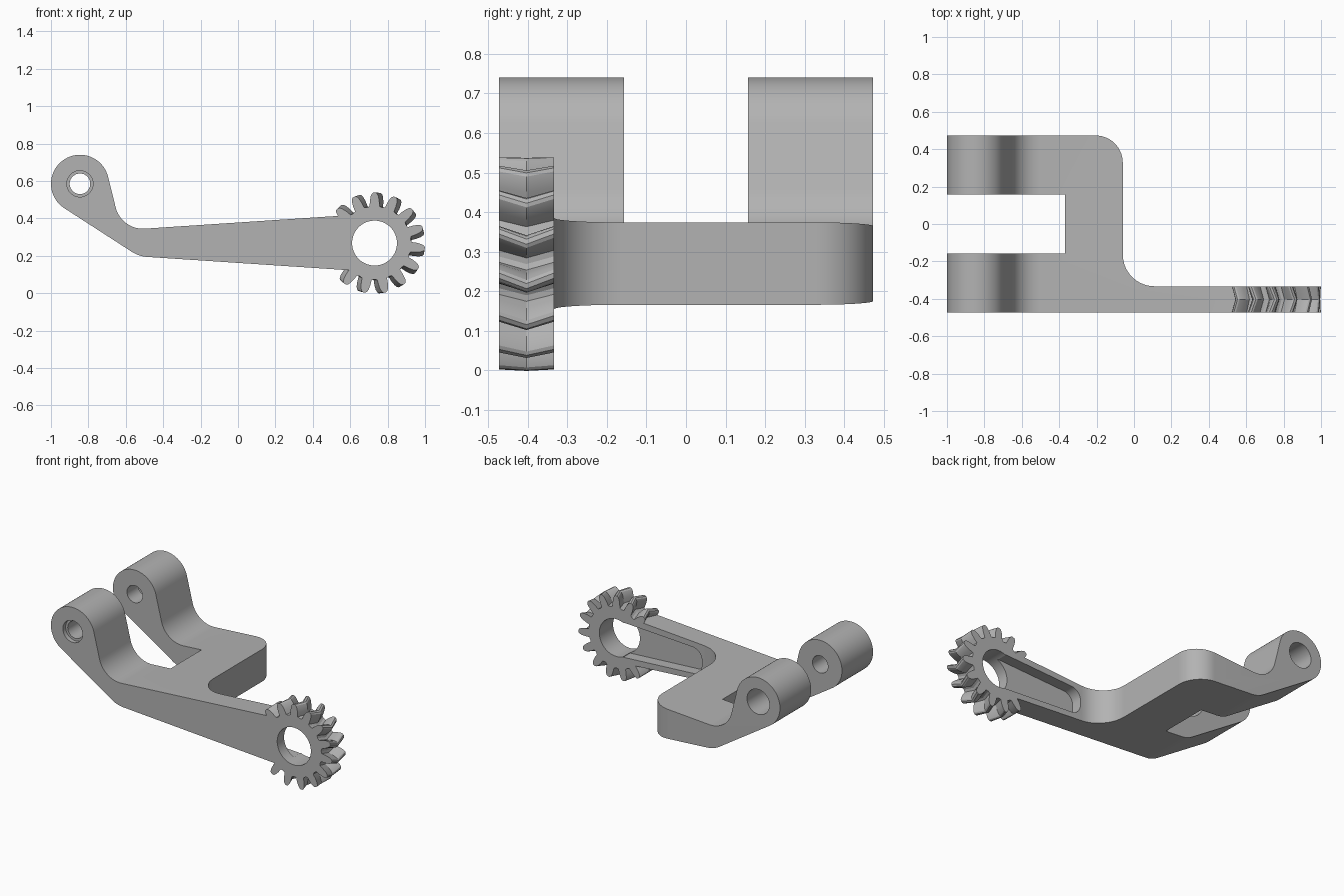
import bpy, bmesh, math
from mathutils import Vector

if "Cube" in bpy.data.objects:
    bpy.data.objects.remove(bpy.data.objects["Cube"])

PI = math.pi
Y0, Y1, YA = -0.473, 0.473, -0.333      # front, back, back of the thin arm
BOSS, GEAR = (-0.845, 0.585), (0.73, 0.268)
SLOPE = 0.066                            # taper of the arm


def arc(c, r, a0, a1, n):
    return [(c[0] + r * math.cos(a0 + (a1 - a0) * i / n),
             c[1] + r * math.sin(a0 + (a1 - a0) * i / n)) for i in range(n + 1)]


def circle(c, r, n=64):
    return arc(c, r, 0, 2 * PI, n)[:-1]


def fillet(p, a, b, r, n=12):
    """Arc that rounds corner p between neighbours a and b."""
    p, a, b = Vector(p), Vector(a), Vector(b)
    u, v = (a - p).normalized(), (b - p).normalized()
    half = u.angle(v) / 2
    c = p + (u + v).normalized() * r / math.sin(half)
    s, e = p + u * r / math.tan(half) - c, p + v * r / math.tan(half) - c
    a0 = math.atan2(s.y, s.x)
    d = (math.atan2(e.y, e.x) - a0 + PI) % (2 * PI) - PI
    return arc(c, r, a0, a0 + d, n)


def loft(name, layers):
    """Closed solid through rings of matching 3D points."""
    bm = bmesh.new()
    rings = [[bm.verts.new(p) for p in ring] for ring in layers]
    n = len(rings[0])
    for lo, hi in zip(rings, rings[1:]):
        for i in range(n):
            j = (i + 1) % n
            bm.faces.new((lo[i], lo[j], hi[j], hi[i]))
    bm.faces.new(rings[0])
    bm.faces.new(rings[-1])
    bmesh.ops.recalc_face_normals(bm, faces=bm.faces[:])
    mesh = bpy.data.meshes.new(name)
    bm.to_mesh(mesh)
    bm.free()
    ob = bpy.data.objects.new(name, mesh)
    bpy.context.collection.objects.link(ob)
    return ob


def prism_y(name, pts, a, b):
    return loft(name, [[(x, y, z) for x, z in pts] for y in (a, b)])


def boolean(ob, other, op):
    mod = ob.modifiers.new(op, 'BOOLEAN')
    mod.operation, mod.object, mod.solver = op, other, 'EXACT'
    bpy.context.view_layer.objects.active = ob
    bpy.ops.object.modifier_apply(modifier=mod.name)
    bpy.data.objects.remove(other)


# side profile: round boss, bent neck, tapering arm
top = lambda x: 0.345 + SLOPE * (x + 0.5)
low = lambda x: 0.195 - SLOPE * (x + 0.5)
boss = arc(BOSS, 0.155, math.radians(14), math.radians(237), 44)
neck, belly = (-0.624, top(-0.624)), (-0.53, low(-0.53))
end = 0.6
side = boss + fillet(belly, boss[-1], (end, low(end)), 0.17, 6)
side += [(end, low(end)), (end, top(end))]
side += fillet(neck, (end, top(end)), boss[0], 0.15, 14)
lever = prism_y("lever", side, Y0, Y1)

# plan outline: two lugs, a cross bar and the thin arm
plan = [(-1.1, Y0 - 0.1), (1.1, Y0 - 0.1), (1.1, YA)]
plan += fillet((-0.06, YA), (1, YA), (-0.06, 0), 0.17, 14)
plan += fillet((-0.06, Y1), (-0.06, 0), (-1, Y1), 0.145, 14)
plan += [(-1.1, Y1), (-1.1, 0.157), (-0.37, 0.157), (-0.37, -0.157), (-1.1, -0.157)]
boolean(lever, loft("plan", [[(x, y, z) for x, y in plan] for z in (-0.2, 1.2)]), 'INTERSECT')

# herringbone gear: twelve of fifteen teeth, none where the arm joins
TOOTH = [(0.198, 7.6), (0.225, 6.4), (0.25, 4.8), (0.264, 3.2), (0.27, 1.4)]


def gear_ring(y, twist):
    polar = []
    for k in range(15):
        mid = 138 - 24 * k
        if k < 12:
            polar += [(r, mid + h) for r, h in TOOTH]
            polar += [(r, mid - h) for r, h in reversed(TOOTH)]
            polar.append((0.194, mid - 12))
        else:
            polar += [(0.196, mid + d) for d in (8, 0, -8)]
    return [(GEAR[0] + r * math.cos(math.radians(a) + twist), y,
             GEAR[1] + r * math.sin(math.radians(a) + twist)) for r, a in polar]


gear = loft("gear", [gear_ring(Y0, 0), gear_ring((Y0 + YA) / 2, -0.1), gear_ring(YA, 0)])
boolean(lever, gear, 'UNION')

# gear bore and the tapered pocket behind the arm
boolean(lever, prism_y("bore", circle(GEAR, 0.12), -0.7, 0.0), 'DIFFERENCE')
w = 0.035
x0, x1 = 0.12, 0.68
a, b = (x0, low(x0) + w), (x0, top(x0) - w)
c, d = (x1, 0.268 + 0.112), (x1, 0.268 - 0.112)
pocket = fillet(a, d, b, 0.07, 10) + fillet(b, a, c, 0.07, 10) + [c, d]
boolean(lever, prism_y("pocket", pocket, -0.403, -0.1), 'DIFFERENCE')

# pin hole through both lugs, shallow front recess, deep rear recess
for r, ya, yb in ((0.055, -0.7, 0.7), (0.07, -0.7, -0.445), (0.08, 0.27, 0.7)):
    boolean(lever, prism_y("pin", circle(BOSS, r, 48), ya, yb), 'DIFFERENCE')

# finish
grey = bpy.data.materials.new("plain grey")
grey.diffuse_color = (0.45, 0.45, 0.45, 1)
grey.use_nodes = True
grey.node_tree.nodes["Principled BSDF"].inputs["Base Color"].default_value = grey.diffuse_color
lever.data.materials.clear()
lever.data.materials.append(grey)
for p in lever.data.polygons:
    p.material_index = 0
bpy.ops.object.select_all(action='DESELECT')
lever.select_set(True)
bpy.context.view_layer.objects.active = lever
bpy.ops.object.shade_smooth_by_angle(angle=math.radians(25))
